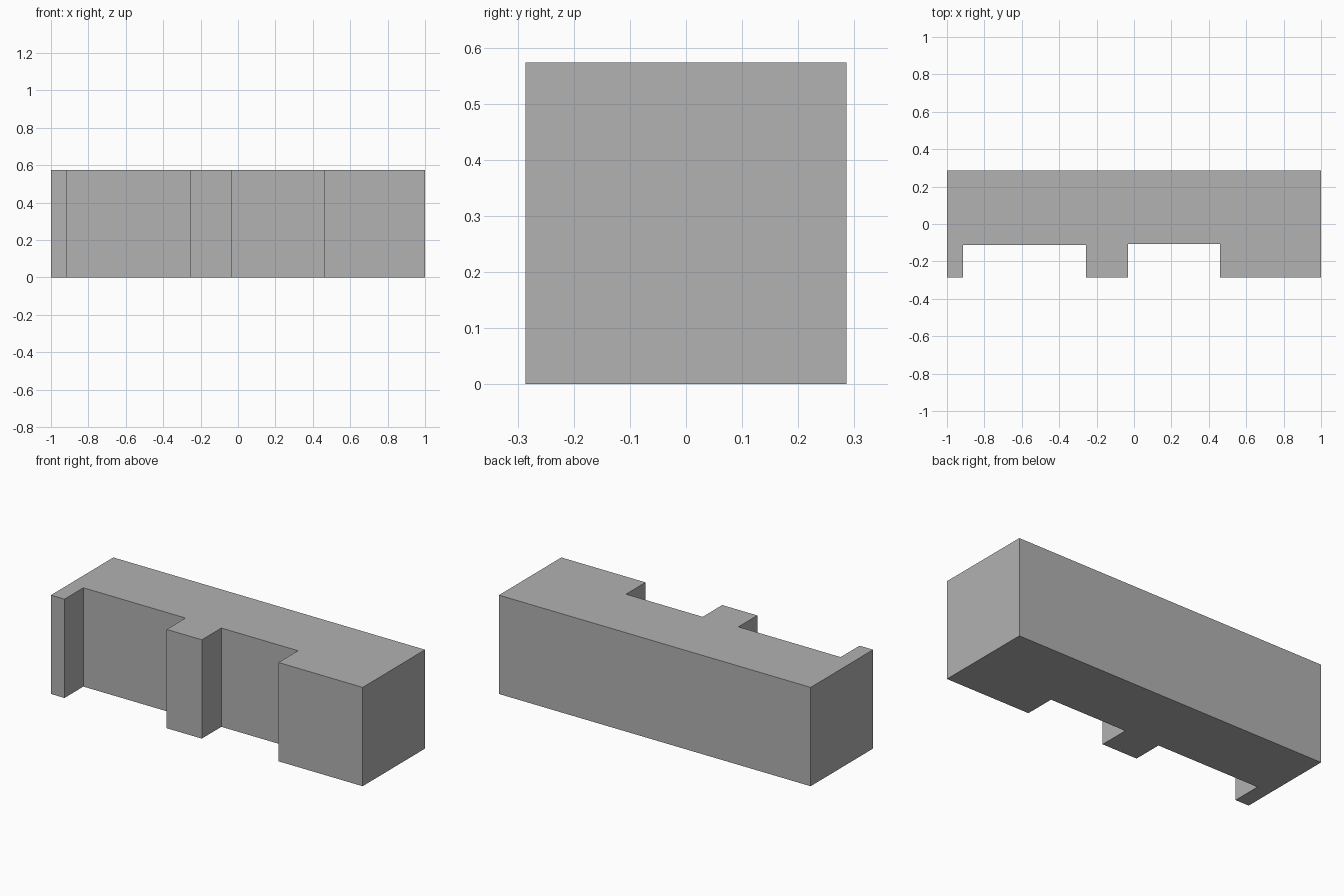
import bpy
import bmesh

cube = bpy.data.objects.get("Cube")
if cube:
    bpy.data.objects.remove(cube, do_unlink=True)

HEIGHT = 0.573
FRONT, BACK = -0.286, 0.286

# Plain grey material
grey = bpy.data.materials.new("plain_grey")
grey.use_nodes = True
colour = (0.445, 0.445, 0.445, 1)
grey.diffuse_color = colour
grey.node_tree.nodes["Principled BSDF"].inputs["Base Color"].default_value = colour

# Recesses along the front: left edge, right edge, depth position
recesses = [(-0.913, -0.257, -0.113), (-0.032, 0.46, -0.107)]

# Plan outline, running along the front and closing around the back
outline = [(-1, FRONT)]
for x0, x1, y in recesses:
    outline += [(x0, FRONT), (x0, y), (x1, y), (x1, FRONT)]
outline += [(1, FRONT), (1, BACK), (-1, BACK)]

# Notched block: extrude the plan upward
bm = bmesh.new()
base = bm.faces.new([bm.verts.new((x, y, 0)) for x, y in outline])
top = bmesh.ops.extrude_face_region(bm, geom=[base], use_keep_orig=True)["geom"]
bmesh.ops.translate(bm, vec=(0, 0, HEIGHT),
                    verts=[g for g in top if isinstance(g, bmesh.types.BMVert)])
bmesh.ops.recalc_face_normals(bm, faces=bm.faces)

mesh = bpy.data.meshes.new("notched_block")
bm.to_mesh(mesh)
bm.free()
mesh.materials.append(grey)
block = bpy.data.objects.new("notched_block", mesh)
bpy.context.collection.objects.link(block)
